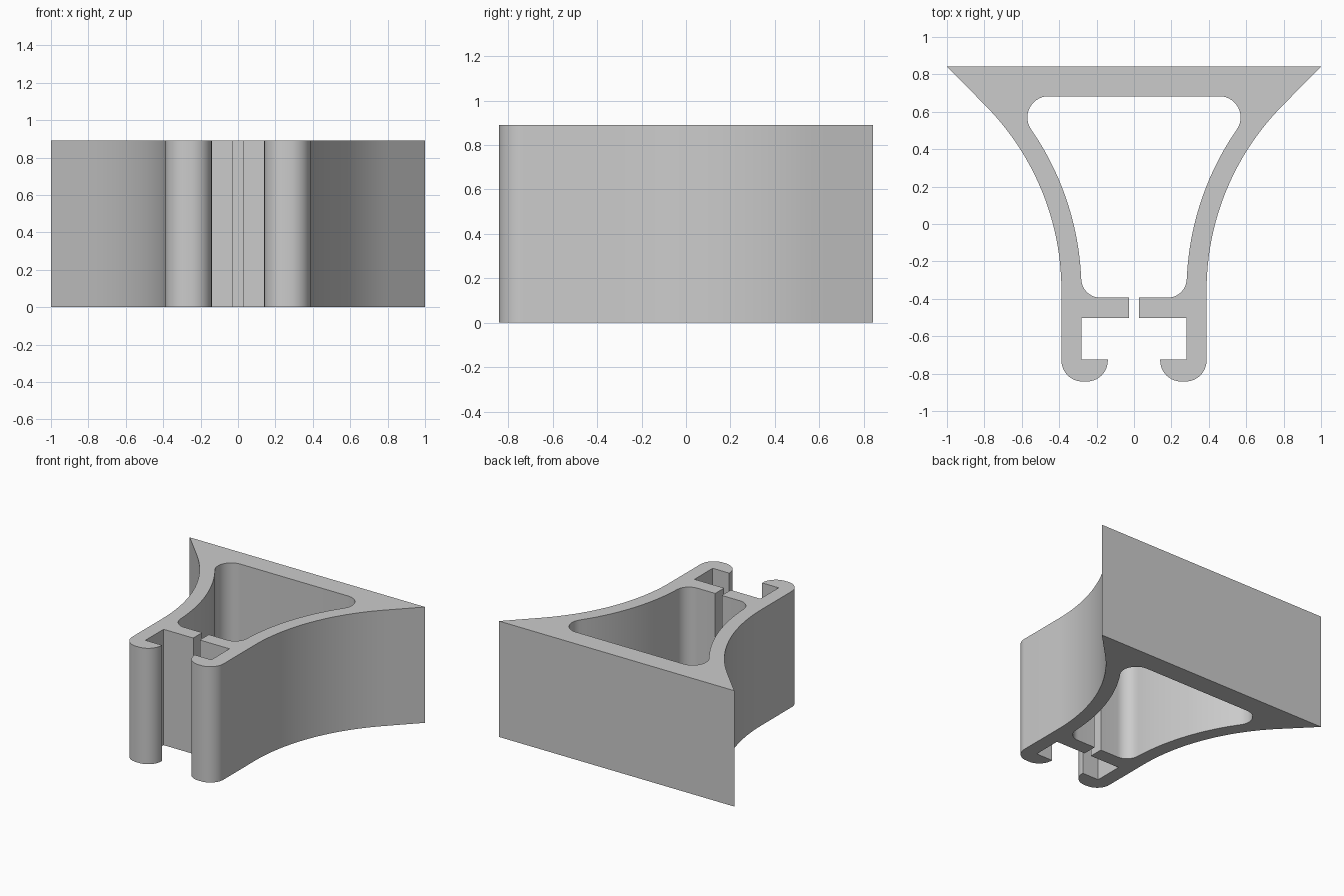
import bpy, bmesh, math

if "Cube" in bpy.data.objects:
    bpy.data.objects.remove(bpy.data.objects["Cube"])

HEIGHT = 0.89


def arc(cx, cy, r, start, end, steps):
    """Points along an arc, angles in degrees."""
    angles = [math.radians(start + (end - start) * i / steps) for i in range(steps + 1)]
    return [(cx + r * math.cos(a), cy + r * math.sin(a)) for a in angles]


# Right half of the cross-section, from the inner top wall round to the back plate
half = arc(0.457, 0.57, 0.113, 90, -34.7, 14)            # upper inner corner
half += arc(1.793, -0.355, 1.512, 145.3, 177.8, 20)[1:]  # inner flared wall
half += arc(0.18, -0.292, 0.102, 0, -90, 10)             # lower inner corner
half += [(0.028, -0.394), (0.028, -0.503),               # split web
         (0.28, -0.503), (0.28, -0.724), (0.14, -0.724)]  # slot and lip
half += arc(0.252, -0.73, 0.112, 180, 270, 10)           # rounded hook
half += arc(0.276, -0.73, 0.112, 270, 360, 10)
half += arc(1.793, -0.355, 1.405, 180, 135, 24)          # outer flared wall
half += [(1.0, 0.842)]                                   # back plate tip

# Mirror the half into one closed outline
outline = half + [(-x, y) for x, y in reversed(half)]

# Fill the outline and extrude it to full height
bm = bmesh.new()
base = bm.faces.new([bm.verts.new((x, y, 0)) for x, y in outline])
base.normal_update()
bmesh.ops.triangulate(bm, faces=[base])
top = bmesh.ops.extrude_face_region(bm, geom=bm.faces[:], use_keep_orig=True)
bmesh.ops.translate(bm, vec=(0, 0, HEIGHT),
                    verts=[g for g in top["geom"] if isinstance(g, bmesh.types.BMVert)])
bmesh.ops.recalc_face_normals(bm, faces=bm.faces[:])

mesh = bpy.data.meshes.new("flared_bracket")
bm.to_mesh(mesh)
bm.free()
bracket = bpy.data.objects.new("flared_bracket", mesh)
bpy.context.collection.objects.link(bracket)

# Plain grey material
grey = bpy.data.materials.new("light grey")
grey.diffuse_color = (0.6, 0.6, 0.6, 1)
grey.use_nodes = True
grey.node_tree.nodes["Principled BSDF"].inputs["Base Color"].default_value = grey.diffuse_color
mesh.materials.append(grey)

# Smooth curved walls, sharp corners
bpy.context.view_layer.objects.active = bracket
bracket.select_set(True)
bpy.ops.object.shade_smooth_by_angle(angle=math.radians(30))
